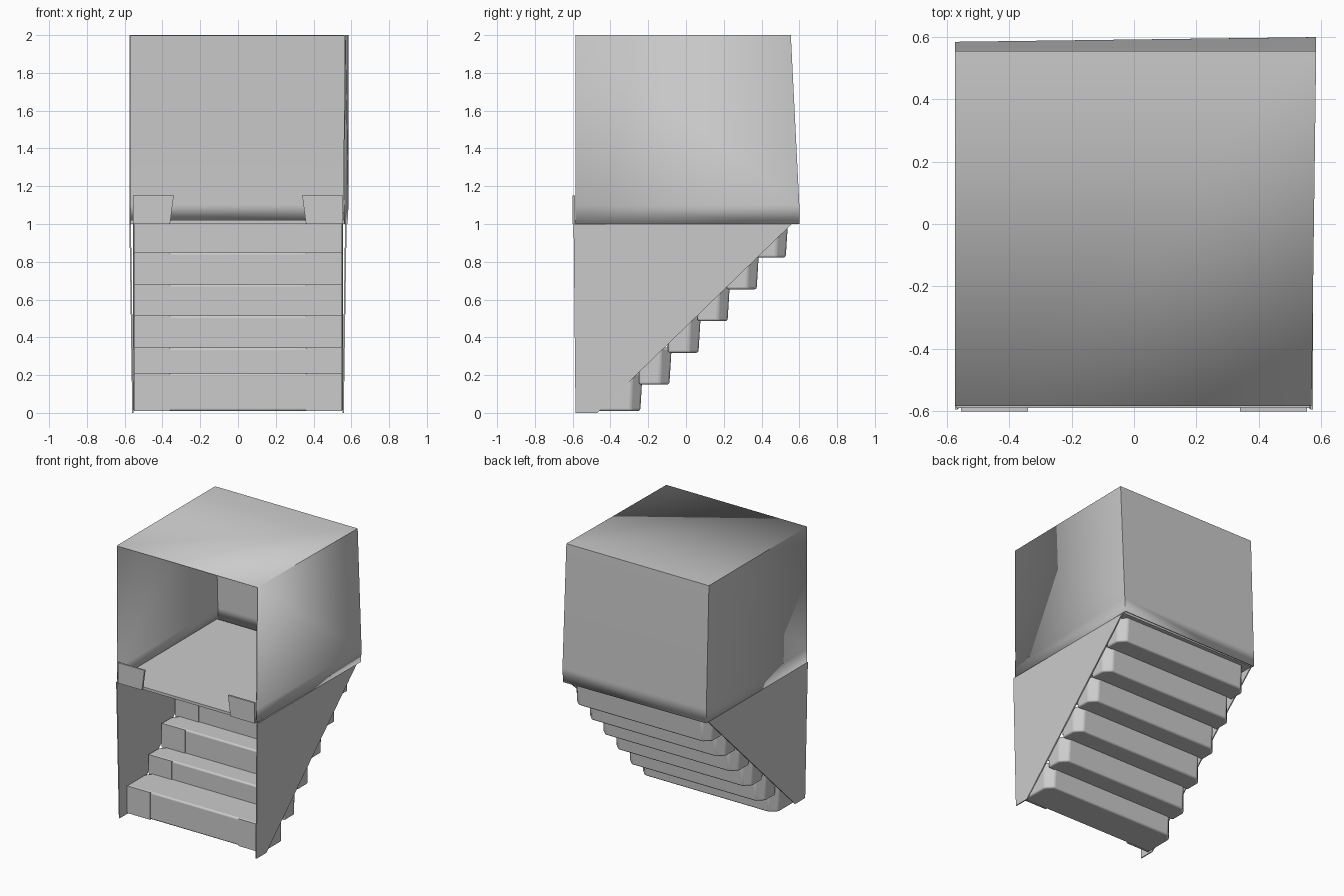
import bpy, bmesh, math

old = bpy.data.objects.get("Cube")
if old:
    bpy.data.objects.remove(old, do_unlink=True)

GREY = (0.6, 0.6, 0.6, 1)
mat = bpy.data.materials.new("light_grey")
mat.use_nodes = True
mat.diffuse_color = GREY
mat.node_tree.nodes["Principled BSDF"].inputs["Base Color"].default_value = GREY


def make(name, verts, faces, bevel=0):
    """Build a mesh part with consistent normals and optional rounded edges."""
    bm = bmesh.new()
    vs = [bm.verts.new(v) for v in verts]
    for f in faces:
        bm.faces.new([vs[i] for i in f])
    bmesh.ops.recalc_face_normals(bm, faces=bm.faces)
    mesh = bpy.data.meshes.new(name)
    bm.to_mesh(mesh)
    bm.free()
    mesh.materials.append(mat)
    ob = bpy.data.objects.new(name, mesh)
    bpy.context.collection.objects.link(ob)
    if bevel:
        mod = ob.modifiers.new("rounded", 'BEVEL')
        mod.width, mod.segments = bevel, 3
    bpy.ops.object.select_all(action='DESELECT')
    ob.select_set(True)
    bpy.context.view_layer.objects.active = ob
    bpy.ops.object.shade_smooth_by_angle(angle=math.radians(40))
    return ob


def prism(name, left, right, bevel=0):
    """Join two matching outlines into a closed solid."""
    n = len(left)
    faces = [range(n), range(n, 2 * n)]
    faces += [(i, (i + 1) % n, n + (i + 1) % n, n + i) for i in range(n)]
    return make(name, left + right, faces, bevel)


def box(name, x0, x1, y0, y1, z0, z1):
    ring = [(y0, z0), (y1, z0), (y1, z1), (y0, z1)]
    return prism(name, [(x0, y, z) for y, z in ring], [(x1, y, z) for y, z in ring])


# Upper room: open-fronted hood of walls, back and roof
rings = [
    [(-.575, -.585, 1), (-.575, .585, 1), (.58, .6, 1), (.565, -.585, 1)],
    [(-.575, -.585, 1.1), (-.575, .585, 1.1), (.585, .6, 1.1), (.565, -.585, 1.1)],
    [(-.575, -.585, 2), (-.575, .555, 2), (.585, .555, 2), (.57, -.585, 2)],
]
verts = sum(rings, [])
faces = [(r + i, r + i + 1, r + i + 5, r + i + 4) for r in (0, 4) for i in range(3)]
faces.append((8, 9, 10, 11))
hood = make("upper_hood", verts, faces)
shell = hood.modifiers.new("wall_thickness", 'SOLIDIFY')
shell.thickness, shell.offset = .008, -1

# Landing between the room and the stairs
box("landing_floor", -.57, .565, -.59, .57, 1.0, 1.02)

# Triangular side walls below the landing
outline = [(-.585, 0), (-.47, 0), (.56, 1.0), (-.595, 1.0)]
for name, s in (("left_side_wall", 1), ("right_side_wall", -1)):
    outer = [(s * (.56 + .015 * z), y, z) for y, z in outline]
    inner = [(x - s * .008, y, z) for x, y, z in outer]
    prism(name, outer, inner)

# Front corner lips standing above the landing
for name, s in (("left_front_lip", 1), ("right_front_lip", -1)):
    ring = [(.36, 1.0), (.555, 1.0), (.555, 1.15), (.34, 1.15)]
    prism(name, [(s * x, -.602, z) for x, z in ring], [(s * x, -.588, z) for x, z in ring])

# Stair blocks climbing to the back, with tapered rear corners
tops = [.21, .345, .515, .68, .85, 1.01]
for i, top in enumerate(tops):
    front = -.5 if i == 0 else -.25 + .155 * (i - 1)
    back = -.23 + .154 * i
    low = .01 if i == 0 else .15 + .168 * (i - 1)
    half = .555
    bend = back - .06
    plan = [(-half, front), (half, front), (half, bend), (half - .05, back),
            (-half + .05, back), (-half, bend)]
    lower = [(x, y - (.012 if y == back else 0), low) for x, y in plan]
    prism(f"step_{i + 1}", lower, [(x, y, top) for x, y in plan], .012)
    # Runner plates at both ends of each riser
    foot = low if i == 0 else tops[i - 1]
    for side, s in (("left", 1), ("right", -1)):
        a, b = sorted((s * .36, s * .55))
        box(f"step_{i + 1}_{side}_plate", a, b, front - .006, front + .002, foot, top)
